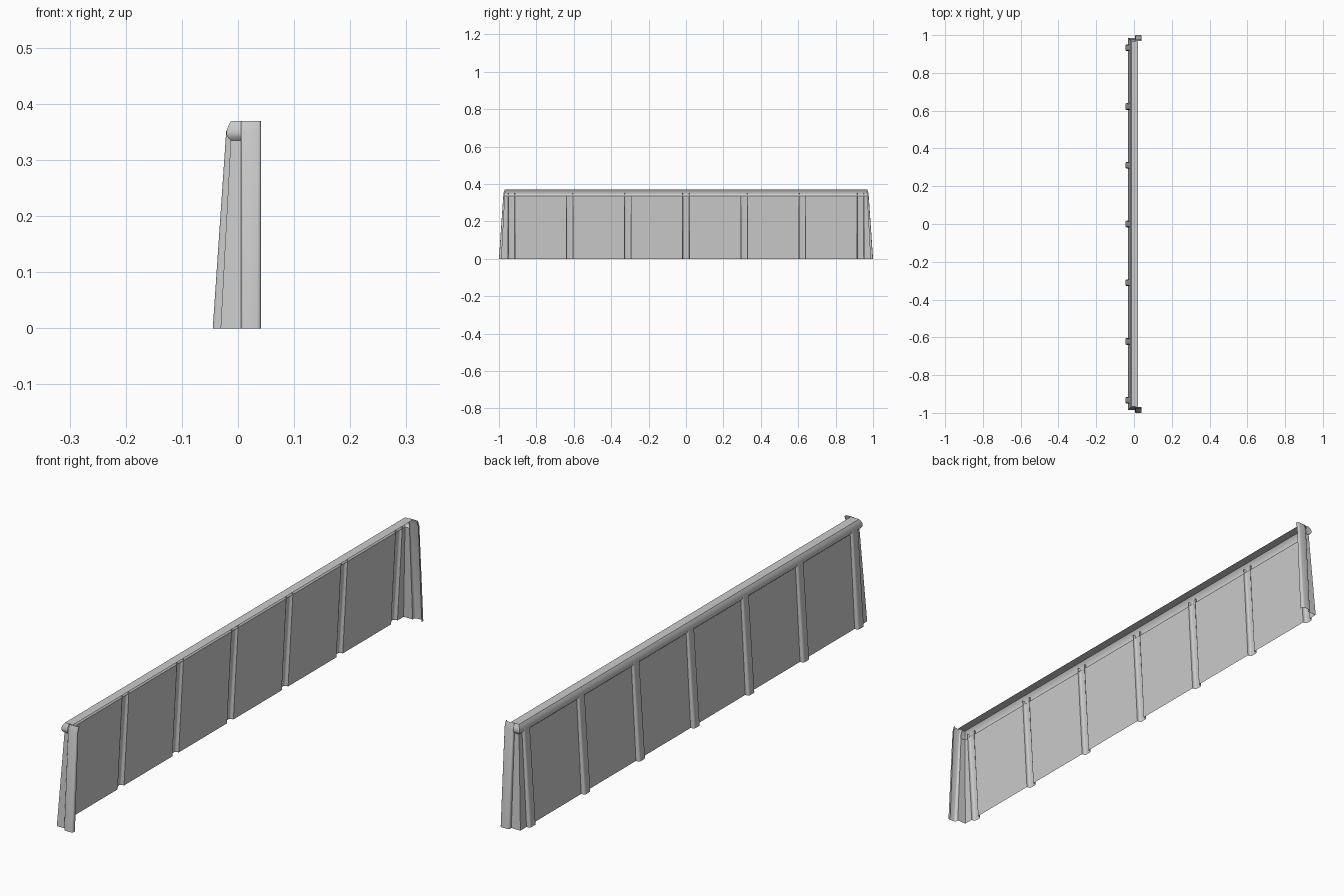
import bpy
import math

cube = bpy.data.objects.get("Cube")
if cube:
    bpy.data.objects.remove(cube, do_unlink=True)

grey = bpy.data.materials.new("light_grey")
grey.use_nodes = True
colour = (0.6, 0.6, 0.6, 1)
grey.diffuse_color = colour
grey.node_tree.nodes["Principled BSDF"].inputs["Base Color"].default_value = colour

SIDE = 0.955        # distance of the side walls' zero line from the centre
END_X = 0.005       # where the short side walls stop
RIB_W = 0.036
RIB_YS = [i * 0.311 for i in range(-3, 4)]


def sheet(name, rows):
    """Loft a sheet through rows of points."""
    n = len(rows[0])
    verts = [p for row in rows for p in row]
    faces = []
    for r in range(len(rows) - 1):
        for i in range(n - 1):
            a = r * n + i
            faces.append((a, a + 1, a + n + 1, a + n))
    mesh = bpy.data.meshes.new(name)
    mesh.from_pydata(verts, [], faces)
    mesh.materials.append(grey)
    obj = bpy.data.objects.new(name, mesh)
    bpy.context.collection.objects.link(obj)
    bpy.ops.object.select_all(action='DESELECT')
    obj.select_set(True)
    bpy.context.view_layer.objects.active = obj
    bpy.ops.object.shade_smooth_by_angle(angle=math.radians(40))
    return obj


# Stations along the wall: each maps an outward offset to a plan position
def along(y):
    return lambda o: (-o, y)


def corner(s):
    return lambda o: (-o, s * (SIDE + o))


def side_end(s):
    return lambda o: (END_X, s * (SIDE + o))


def wall(name, stations, profile):
    return sheet(name, [[(*st(o), z) for o, z in profile] for st in stations])


# Sloping wall panels between the ribs
panel = [(0.031, 0), (0.013, 0.335)]
half = RIB_W / 2
for i in range(len(RIB_YS) - 1):
    wall(f"wall_panel_{i + 1}",
         [along(RIB_YS[i] + half), along(RIB_YS[i + 1] - half)], panel)

# Corner panels returning along the sides
for label, s in (("front", -1), ("back", 1)):
    stations = [along(s * (RIB_YS[-1] + half)), corner(s), side_end(s)]
    wall(f"{label}_corner_panel", stations[::s], panel)

# Rounded top rail wrapping the corners, with a flat inner ledge
rail = [(0.013, 0.335), (0.018, 0.34), (0.0205, 0.346), (0.02, 0.353),
        (0.017, 0.362), (0.012, 0.37)]
wall("top_rail", [side_end(-1), corner(-1), corner(1), side_end(1)], rail)
wall("top_ledge", [along(-SIDE - 0.012), along(SIDE + 0.012)],
     [(0.012, 0.37), (-0.02, 0.37)])


# Open channel ribs with rounded outer edges
def channel(back, front):
    r = 0.5 * (front - back)
    arc = [(half - r + r * math.cos(a), front - r + r * math.sin(a))
           for a in (math.radians(d) for d in range(0, 91, 30))]
    right = [(half, back)] + arc
    return right + [(-w, o) for w, o in reversed(right)]


def rib(name, levels, place):
    return sheet(name, [[(*place(w, o), z) for w, o in channel(back, front)]
                        for z, back, front in levels])


end_levels = [(0, 0.031, 0.045), (0.352, 0.011, 0.021)]
for i, y in enumerate(RIB_YS):
    rib(f"wall_rib_{i + 1}", end_levels, lambda w, o: (-o, y + w))

# Full height ribs closing each short side
side_levels = [(0, 0.031, 0.045), (0.35, 0.012, 0.021), (0.37, 0.004, 0.014)]
for label, s in (("front", -1), ("back", 1)):
    rib(f"{label}_side_rib", side_levels,
        lambda w, o: (END_X + half + s * w, s * (SIDE + o)))
